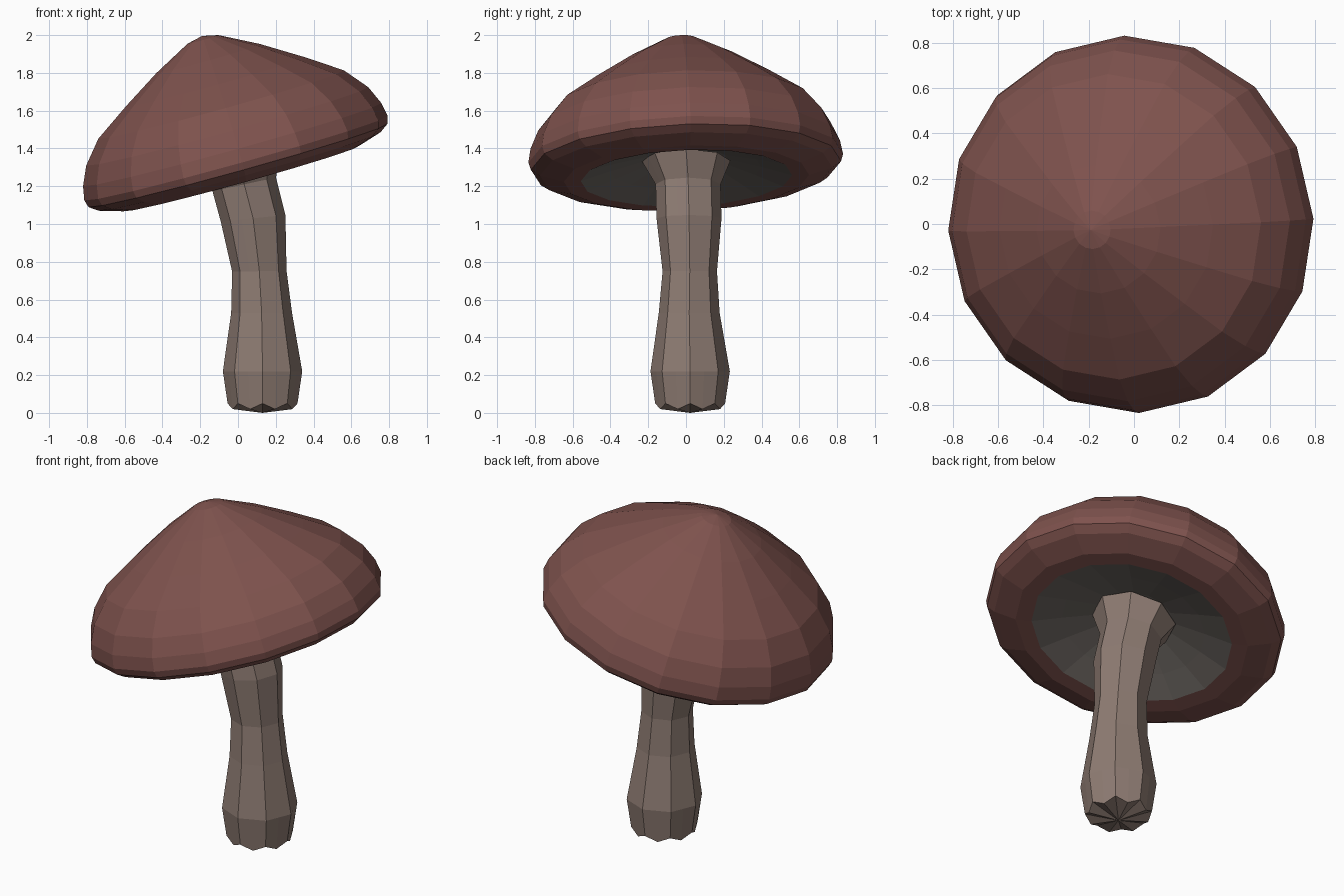
import bpy, bmesh
from math import sin, cos, pi, radians
from mathutils import Matrix, Vector

if "Cube" in bpy.data.objects:
    bpy.data.objects.remove(bpy.data.objects["Cube"])


def material(name, rgb):
    m = bpy.data.materials.new(name)
    m.diffuse_color = (*rgb, 1)
    m.use_nodes = True
    m.node_tree.nodes["Principled BSDF"].inputs["Base Color"].default_value = m.diffuse_color
    return m


def loft(name, rings, mat, start=None, end=None):
    """Skin equal-length point rings; optional poles close the ends."""
    bm = bmesh.new()
    loops = [[bm.verts.new(p) for p in r] for r in rings]
    n = len(loops[0])
    for a, b in zip(loops, loops[1:]):
        for i in range(n):
            j = (i + 1) % n
            bm.faces.new((a[i], a[j], b[j], b[i]))
    for pole, loop in ((start, loops[0]), (end, loops[-1])):
        if pole is not None:
            c = bm.verts.new(pole)
            for i in range(n):
                bm.faces.new((c, loop[i], loop[(i + 1) % n]))
    bmesh.ops.recalc_face_normals(bm, faces=bm.faces)
    me = bpy.data.meshes.new(name)
    bm.to_mesh(me)
    bm.free()
    me.materials.append(mat)
    ob = bpy.data.objects.new(name, me)
    bpy.context.collection.objects.link(ob)
    return ob


def ring(r, z, n, turn=0.0):
    return [Vector((r * cos(turn + 2 * pi * i / n), r * sin(turn + 2 * pi * i / n), z))
            for i in range(n)]


cap_mat = material("cap_brown", (0.21, 0.085, 0.075))
gill_mat = material("gill_grey", (0.17, 0.15, 0.135))
stem_mat = material("stem_beige", (0.27, 0.20, 0.17))

# Tilted frame shared by cap and gills
tilt = (Matrix.Translation((0, 0, 1.31)) @ Matrix.Rotation(radians(2.2), 4, 'X')
        @ Matrix.Rotation(radians(-15.5), 4, 'Y'))
SIDES, TURN = 16, radians(2.3)

# Cap: dome, rolled rim and underside lip
cap_profile = [(.085, .693), (.285, .588), (.49, .46), (.675, .335), (.775, .215),
               (.82, .115), (.834, .04), (.822, 0), (.775, -.033), (.65, -.071), (.56, -.07)]
cap = loft("cap", [ring(r, z, SIDES, TURN) for r, z in cap_profile], cap_mat, start=(0, 0, .712))
cap.matrix_world = tilt

# Gills: shallow hollow under the cap
gill_profile = [(.56, -.07), (.40, -.02), (.22, .03)]
gills = loft("gills", [ring(r, z, SIDES, TURN) for r, z in gill_profile], gill_mat, end=(0, 0, .05))
gills.matrix_world = tilt

# Stem: eight-sided rings (x, y, z, radius, tilt), midpoints kept on each side's line
stem_path = [(.13, .022, .22, .21, 0), (.125, .017, .53, .161, 0), (.113, .02, .75, .144, 1),
             (.08, .016, 1.03, .172, 6), (.033, .011, 1.21, .172, 12), (0, 0, 1.335, .235, 15.5)]


def stem_ring(x, y, z, r, deg):
    m = Matrix.Translation((x, y, z)) @ Matrix.Rotation(radians(-deg), 4, 'Y')
    corners = [m @ p for p in ring(r, 0, 8)]
    out = []
    for i, p in enumerate(corners):
        out += [p, (p + corners[(i + 1) % 8]) / 2]
    return out


# Scalloped foot: corners sit higher than side midpoints
foot = stem_ring(.13, .022, .05, .185, 0)
for p in foot[1::2]:
    p.z = .02
loft("stem", [foot] + [stem_ring(*s) for s in stem_path], stem_mat,
     start=(.13, .022, 0), end=(0, 0, 1.35))
